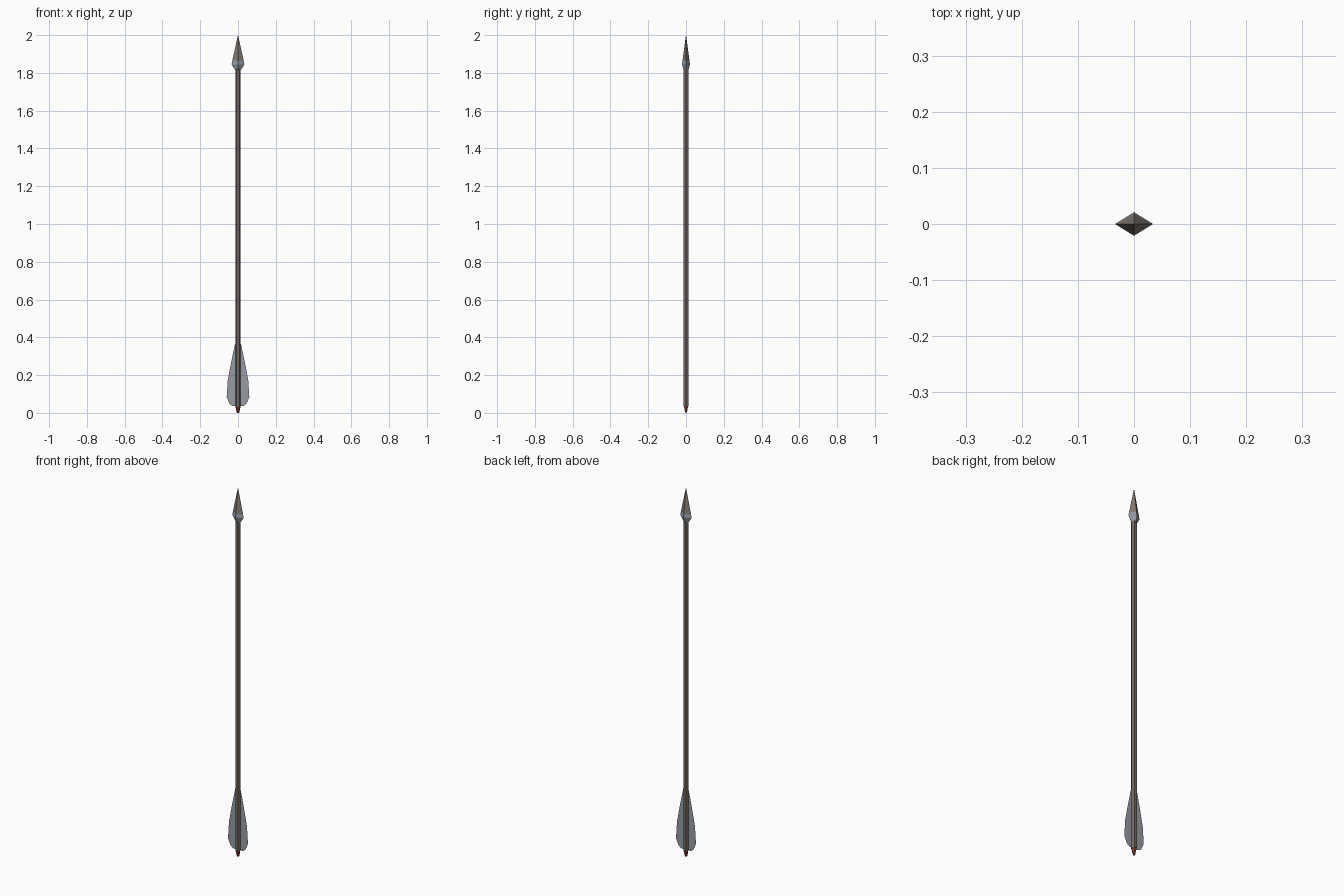
import bpy, math

if "Cube" in bpy.data.objects:
    bpy.data.objects.remove(bpy.data.objects["Cube"])

def material(name, rgb):
    m = bpy.data.materials.new(name)
    m.diffuse_color = (*rgb, 1)
    m.use_nodes = True
    m.node_tree.nodes["Principled BSDF"].inputs["Base Color"].default_value = m.diffuse_color
    return m

wood = material("weathered wood", (0.17, 0.135, 0.12))
steel = material("blue grey steel", (0.30, 0.33, 0.39))
worn = material("worn brown steel", (0.23, 0.195, 0.17))
feather = material("grey feather", (0.31, 0.33, 0.38))
red = material("red nock", (0.28, 0.05, 0.03))

def make(name, verts, faces, mats, index=None):
    me = bpy.data.meshes.new(name)
    me.from_pydata(verts, [], faces)
    for m in mats:
        me.materials.append(m)
    if index:
        for p in me.polygons:
            p.material_index = index(p)
    ob = bpy.data.objects.new(name, me)
    bpy.context.collection.objects.link(ob)
    return ob

def loft(name, rings, sides, mats, index=None):
    """Stack of elliptical rings (rx, ry, z) with capped ends."""
    verts = [(rx * math.cos(2 * math.pi * i / sides), ry * math.sin(2 * math.pi * i / sides), z)
             for rx, ry, z in rings for i in range(sides)]
    faces = [(r * sides + i, r * sides + (i + 1) % sides,
              (r + 1) * sides + (i + 1) % sides, (r + 1) * sides + i)
             for r in range(len(rings) - 1) for i in range(sides)]
    n = len(verts)
    faces += [tuple(reversed(range(sides))), tuple(range(n - sides, n))]
    return make(name, verts, faces, mats, index)

# six-sided shaft
loft("shaft", [(0.014, 0.014, 0.035), (0.014, 0.014, 1.82)], 6, [wood])

# tapered nock
loft("nock", [(0.006, 0.003, 0.0), (0.010, 0.008, 0.014), (0.0135, 0.0135, 0.036)], 6, [red])

# diamond-section head: steel socket, worn blade
loft("arrowhead", [(0.012, 0.012, 1.81), (0.034, 0.021, 1.845), (0.030, 0.0185, 1.865), (0.0005, 0.0005, 2.0)],
     4, [steel, worn], lambda p: 1 if p.center.z > 1.865 else 0)

# flat paired vanes in the xz plane
profile = [(0.010, 0.035), (0.030, 0.037), (0.045, 0.048), (0.060, 0.083),
           (0.054, 0.175), (0.036, 0.27), (0.016, 0.365), (0.010, 0.365)]
for side, label in ((1, "right"), (-1, "left")):
    make("vane_" + label, [(side * x, 0, z) for x, z in profile],
         [tuple(range(len(profile)))], [feather])
